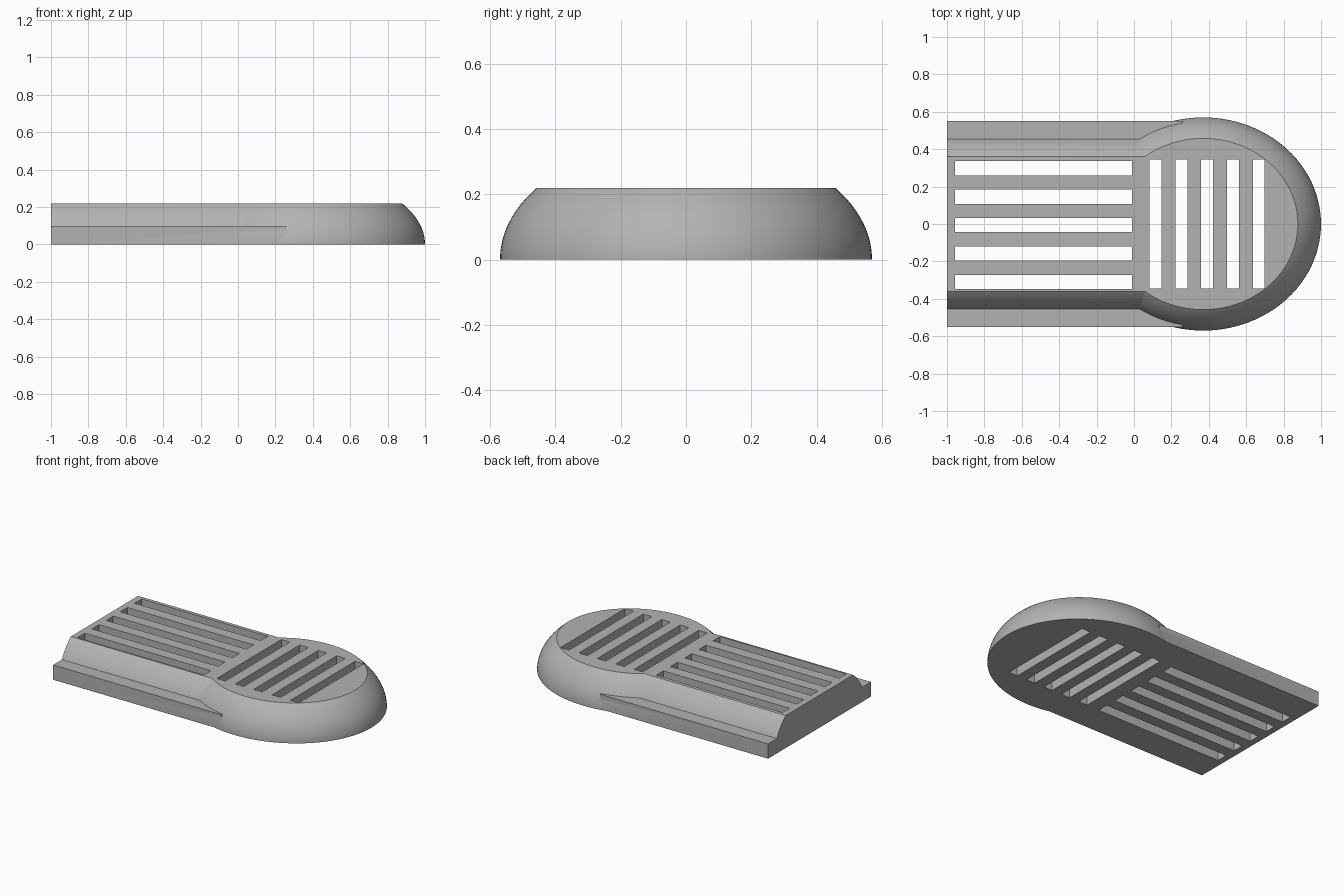
import bpy, math

old = bpy.data.objects.get("Cube")
if old:
    bpy.data.objects.remove(old, do_unlink=True)

HEIGHT = 0.22
LEVELS = [-0.03 + 0.02 * i for i in range(16)]   # overshoot, trimmed later

grey = bpy.data.materials.new("plain_grey")
grey.use_nodes = True
colour = (0.45, 0.45, 0.45, 1)
grey.diffuse_color = colour
grey.node_tree.nodes["Principled BSDF"].inputs["Base Color"].default_value = colour


def loft(name, rings):
    """Closed solid skinned through equal rings, counter-clockwise, going up."""
    n = len(rings[0])
    verts = [p for ring in rings for p in ring]
    faces = [tuple(reversed(range(n))),
             tuple(range(len(verts) - n, len(verts)))]
    for r in range(len(rings) - 1):
        for i in range(n):
            j = (i + 1) % n
            faces.append((r * n + i, r * n + j, (r + 1) * n + j, (r + 1) * n + i))
    mesh = bpy.data.meshes.new(name)
    mesh.from_pydata(verts, [], faces)
    mesh.materials.append(grey)
    obj = bpy.data.objects.new(name, mesh)
    bpy.context.collection.objects.link(obj)
    return obj


def rect(x0, x1, y0, y1, z):
    return [(x0, y0, z), (x1, y0, z), (x1, y1, z), (x0, y1, z)]


def box(name, x0, x1, y0, y1, z0, z1):
    return loft(name, [rect(x0, x1, y0, y1, z) for z in (z0, z1)])


def combine(target, tool, operation):
    """Apply a boolean and discard the tool."""
    mod = target.modifiers.new("boolean", 'BOOLEAN')
    mod.operation = operation
    mod.solver = 'EXACT'
    mod.object = tool
    bpy.ops.object.select_all(action='DESELECT')
    bpy.context.view_layer.objects.active = target
    target.select_set(True)
    bpy.ops.object.modifier_apply(modifier=mod.name)
    bpy.data.objects.remove(tool, do_unlink=True)


# Rounded head: squat ellipsoid
rings = []
for z in LEVELS:
    s = math.sqrt(1 - (z / 0.37) ** 2)
    angles = [math.tau * i / 96 for i in range(96)]
    rings.append([(0.37 + 0.63 * s * math.cos(a), 0.57 * s * math.sin(a), z)
                  for a in angles])
body = loft("slotted_body", rings)

# Raised handle with curved flanks
rings = []
for z in LEVELS:
    half = 0.477 * math.sqrt(1 - (z / 0.336) ** 2)
    rings.append(rect(-1.1, 0.3, -half, half, z))
combine(body, loft("raised_handle", rings), 'UNION')

# Flat side ledges
combine(body, box("ledge_plate", -1.1, 0.26, -0.55, 0.55, -0.03, 0.1), 'UNION')

# Trim bottom, top and handle end flat
combine(body, box("trim_block", -1, 1.2, -1, 1, 0, HEIGHT), 'INTERSECT')

# Through slots: lengthwise in the handle, crosswise in the head
for i in range(-2, 3):
    y = 0.152 * i - 0.006
    combine(body, box("handle_slot", -0.957, -0.012, y - 0.038, y + 0.038, -0.1, 0.4),
            'DIFFERENCE')
    x = 0.391 + 0.138 * i
    combine(body, box("head_slot", x - 0.032, x + 0.032, -0.345, 0.345, -0.1, 0.4),
            'DIFFERENCE')

bpy.ops.object.select_all(action='DESELECT')
body.select_set(True)
bpy.context.view_layer.objects.active = body
bpy.ops.object.shade_smooth_by_angle(angle=math.radians(20))
